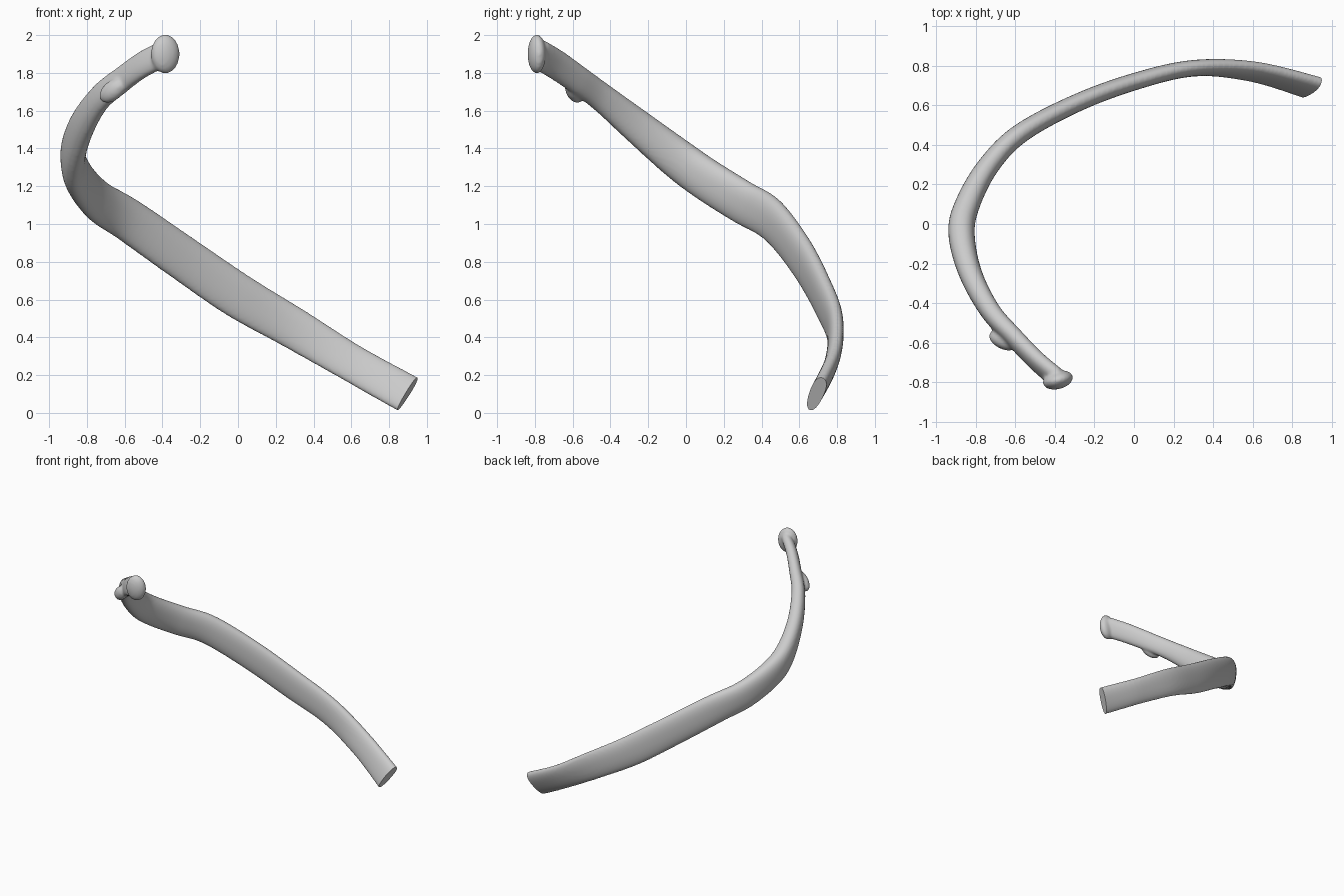
import bpy, bmesh, math
from mathutils import Vector, Euler

if "Cube" in bpy.data.objects:
    bpy.data.objects.remove(bpy.data.objects["Cube"])

# Stations along the bone: x, y, z, half height, half thickness, outward tilt (deg)
STATIONS = [
    (-.39, -.785, 1.90, .080, .040, -25),
    (-.50, -.69, 1.845, .078, .042, -20),
    (-.61, -.575, 1.765, .075, .045, -15),
    (-.73, -.44, 1.665, .076, .050, -10),
    (-.828, -.25, 1.51, .092, .058, 0),
    (-.873, -.05, 1.35, .106, .066, 0),
    (-.843, .10, 1.24, .112, .062, 0),
    (-.74, .29, 1.12, .116, .054, 0),
    (-.58, .455, 1.02, .118, .049, 0),
    (-.30, .608, .825, .120, .045, 0),
    (0, .72, .62, .120, .043, 0),
    (.30, .787, .445, .111, .040, 5),
    (.60, .770, .265, .103, .038, 20),
    (.897, .69, .100, .108, .038, 28),
    (.985, .655, .055, .108, .038, 28),
]
SIDES, STEPS = 36, 8


def catmull(p0, p1, p2, p3, t):
    return [.5 * (2 * b + (c - a) * t + (2 * a - 5 * b + 4 * c - d) * t * t
                  + (3 * b - a - 3 * c + d) * t ** 3)
            for a, b, c, d in zip(p0, p1, p2, p3)]


def spow(v, e):
    return math.copysign(abs(v) ** e, v)


# Smooth the stations into a dense path
path = []
n = len(STATIONS)
for i in range(n - 1):
    quad = [STATIONS[min(max(i + k, 0), n - 1)] for k in (-1, 0, 1, 2)]
    path += [catmull(*quad, s / STEPS) for s in range(STEPS)]
path.append(list(STATIONS[-1]))

# Curved shaft: flattened oval sections, slightly thinner at the lower edge
bm = bmesh.new()
rings = []
for i, (x, y, z, a, b, tilt) in enumerate(path):
    lo, hi = path[max(i - 1, 0)], path[min(i + 1, len(path) - 1)]
    T = (Vector(hi[:3]) - Vector(lo[:3])).normalized()
    N = Vector((0, 0, 1)).cross(T).normalized()
    L = T.cross(N)
    c, s = math.cos(math.radians(tilt)), math.sin(math.radians(tilt))
    L, N = L * c + N * s, N * c - L * s
    ring = []
    for k in range(SIDES):
        ang = 2 * math.pi * k / SIDES
        u, v = spow(math.cos(ang), .88), spow(math.sin(ang), .88)
        ring.append(bm.verts.new(Vector((x, y, z)) + N * (u * b * (1 + .13 * v)) + L * (v * a)))
    rings.append(ring)
for r, q in zip(rings, rings[1:]):
    for k in range(SIDES):
        m = (k + 1) % SIDES
        bm.faces.new((r[k], r[m], q[m], q[k]))
bm.faces.new(rings[0])
bm.faces.new(rings[-1])


def knob(loc, size, rot):
    """Rounded lump merged into the shaft."""
    new = bmesh.ops.create_uvsphere(bm, u_segments=24, v_segments=16, radius=1)["verts"]
    R = Euler([math.radians(d) for d in rot]).to_matrix()
    for v in new:
        v.co = R @ Vector([p * q for p, q in zip(v.co, size)]) + Vector(loc)


# Joint head and the tubercle on the neck
knob((-.385, -.79, 1.90), (.078, .046, .103), (0, 0, 15))
knob((-.665, -.59, 1.705), (.085, .042, .052), (0, -35, -28))

bmesh.ops.recalc_face_normals(bm, faces=bm.faces)
mesh = bpy.data.meshes.new("rib_bone")
bm.to_mesh(mesh)
bm.free()
rib = bpy.data.objects.new("rib_bone", mesh)
bpy.context.collection.objects.link(rib)
bpy.context.view_layer.objects.active = rib
rib.select_set(True)

# Fuse the parts and soften the joins
fuse = rib.modifiers.new("fuse", 'REMESH')
fuse.mode = 'VOXEL'
fuse.voxel_size = .010
soft = rib.modifiers.new("soften", 'SMOOTH')
soft.factor = .5
soft.iterations = 6
for name in ("fuse", "soften"):
    bpy.ops.object.modifier_apply(modifier=name)

# Cut the flat front end
bm = bmesh.new()
bm.from_mesh(rib.data)
cut = bmesh.ops.bisect_plane(bm, geom=bm.verts[:] + bm.edges[:] + bm.faces[:],
                             plane_co=(.897, .69, .100), plane_no=(.86, -.28, -.43),
                             clear_outer=True)
bmesh.ops.holes_fill(bm, edges=[e for e in bm.edges if e.is_boundary], sides=0)
bmesh.ops.recalc_face_normals(bm, faces=bm.faces)
bm.to_mesh(rib.data)
bm.free()
bpy.ops.object.shade_smooth_by_angle(angle=math.radians(45))
